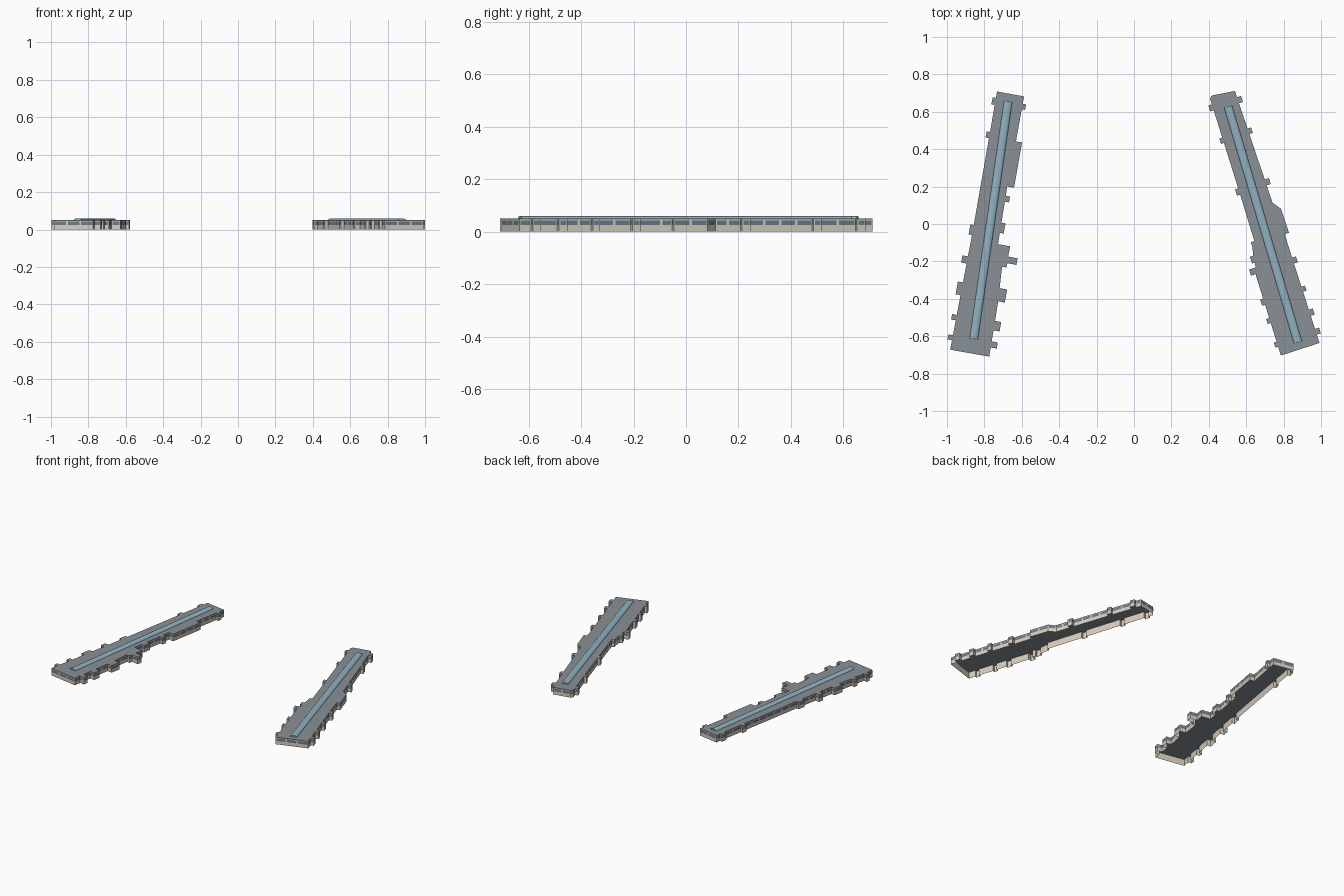
import bpy, math
from mathutils import Vector

if "Cube" in bpy.data.objects:
    bpy.data.objects.remove(bpy.data.objects["Cube"])

WALL_H, ROOF_B, ROOF_T = 0.046, 0.046, 0.050


def material(name, rgb):
    m = bpy.data.materials.new(name)
    m.diffuse_color = (*rgb, 1)
    m.use_nodes = True
    m.node_tree.nodes["Principled BSDF"].inputs["Base Color"].default_value = m.diffuse_color
    return m


WALL = material("beige_wall", (0.69, 0.62, 0.52))
GLASS = material("window_glass", (0.15, 0.20, 0.24))
ROOF = material("grey_roof", (0.25, 0.28, 0.30))
SKY = material("skylight_glass", (0.28, 0.44, 0.54))


def make(name, verts, faces, mat):
    me = bpy.data.meshes.new(name)
    me.from_pydata(verts, [], faces)
    me.materials.append(mat)
    ob = bpy.data.objects.new(name, me)
    bpy.context.collection.objects.link(ob)
    return ob


def base_at(base, u):
    for (u0, v0), (u1, v1) in zip(base, base[1:]):
        if u0 <= u <= u1 and u1 > u0:
            return v0 + (v1 - v0) * (u - u0) / (u1 - u0)
    return base[-1][1]


def side(base, bays):
    """Base line of one long side (bottom to top) with projecting bays laid on it."""
    pts, todo = [], sorted(bays)
    for p in base:
        while todo and todo[0][0] < p[0]:
            a, b, v = todo.pop(0)
            pts += [(a, base_at(base, a)), (a, v), (b, v), (b, base_at(base, b))]
        pts.append(p)
    return pts


def concourse(tag, cx, tilt, right, left, sky_a, sky_b):
    c, s = math.cos(tilt), math.sin(tilt)
    # footprint, counter-clockwise, turned into place
    loop = [(cx + v * c + u * s, u * c - v * s) for u, v in right + left[::-1]]
    n = len(loop)

    # outer walls, open below
    make(tag + "_walls",
         [(x, y, 0) for x, y in loop] + [(x, y, WALL_H) for x, y in loop],
         [(i, (i + 1) % n, n + (i + 1) % n, n + i) for i in range(n)], WALL)

    # flat roof slab
    make(tag + "_roof",
         [(x, y, ROOF_B) for x, y in loop] + [(x, y, ROOF_T) for x, y in loop],
         [(i, (i + 1) % n, n + (i + 1) % n, n + i) for i in range(n)]
         + [tuple(range(n - 1, -1, -1)), tuple(range(n, 2 * n))], ROOF)

    # window panes along every wall
    verts, faces = [], []
    for i in range(n):
        a, b = Vector(loop[i]), Vector(loop[(i + 1) % n])
        d = b - a
        length = d.length
        if length < 0.018:
            continue
        d.normalize()
        out = Vector((d.y, -d.x)) * 0.0012
        count = max(1, round(length / 0.065))
        step = length / count
        gap = min(0.005, step * 0.14)
        for k in range(count):
            p = a + d * (k * step + gap) + out
            q = a + d * ((k + 1) * step - gap) + out
            m = len(verts)
            verts += [(*p, 0.025), (*q, 0.025), (*q, 0.043), (*p, 0.043)]
            faces.append((m, m + 1, m + 2, m + 3))
    make(tag + "_windows", verts, faces, GLASS)

    # long arched skylight
    a, b = Vector(sky_a), Vector(sky_b)
    d = (b - a).normalized()
    across = Vector((d.y, -d.x))
    seg, verts = 8, []
    for end in (a, b):
        for k in range(seg + 1):
            t = math.pi * k / seg
            p = end + across * math.cos(t) * 0.022
            verts.append((p.x, p.y, ROOF_T + 0.010 * math.sin(t)))
    m = seg + 1
    faces = [(k, k + 1, m + k + 1, m + k) for k in range(seg)]
    faces = [f[::-1] for f in faces]
    faces += [tuple(range(m)), tuple(range(2 * m - 1, m - 1, -1))]
    ob = make(tag + "_skylight", verts, faces, SKY)
    ob.data.shade_smooth()
    ob.data.set_sharp_from_angle(angle=math.radians(50))


# west concourse: sides given as (along, across) base points plus bays (from, to, across)
west_right = side(
    [(-.697, .129), (-.40, .125), (-.212, .113), (-.212, .136), (-.189, .138),
     (-.189, .187), (-.153, .187), (-.153, .136), (-.097, .137), (-.097, .071),
     (.215, .066), (.215, .103), (.461, .103), (.461, .070), (.705, .071)],
    [(-.648, -.615, .161), (-.555, -.504, .160), (-.398, -.327, .161),
     (-.036, .019, .091), (.133, .165, .090), (.635, .665, .089)])
west_left = side(
    [(-.697, -.083), (-.02, -.074), (.706, -.076)],
    [(-.646, -.618, -.107), (-.537, -.508, -.106), (-.40, -.331, -.106),
     (-.228, -.189, -.106), (-.073, -.019, -.093), (.453, .486, -.094),
     (.633, .671, -.094)])
concourse("west", -.78, math.radians(10), west_right, west_left,
          (-.857, -.615), (-.673, .655))

# east concourse
east_right = side(
    [(-.695, .081), (-.127, .083), (-.084, .086), (-.084, .108), (.052, .107),
     (.094, .074), (.726, .067)],
    [(-.648, -.616, .104), (-.543, -.509, .104), (-.407, -.379, .102),
     (-.249, -.216, .104), (.194, .227, .096), (.483, .514, .089),
     (.657, .691, .090)])
east_left = side(
    [(-.695, -.136), (-.25, -.131), (-.20, -.118), (-.14, -.112), (-.10, -.102),
     (-.07, -.102), (-.07, -.082), (.23, -.077), (.729, -.072), (.741, -.057)],
    [(-.646, -.618, -.151), (-.513, -.485, -.151), (-.411, -.376, -.149),
     (-.240, -.205, -.156), (-.180, -.142, -.131), (.190, .225, -.095),
     (.480, .510, -.091), (.663, .696, -.092)])
concourse("east", .70, math.radians(-18), east_right, east_left,
          (.877, -.634), (.503, .628))
